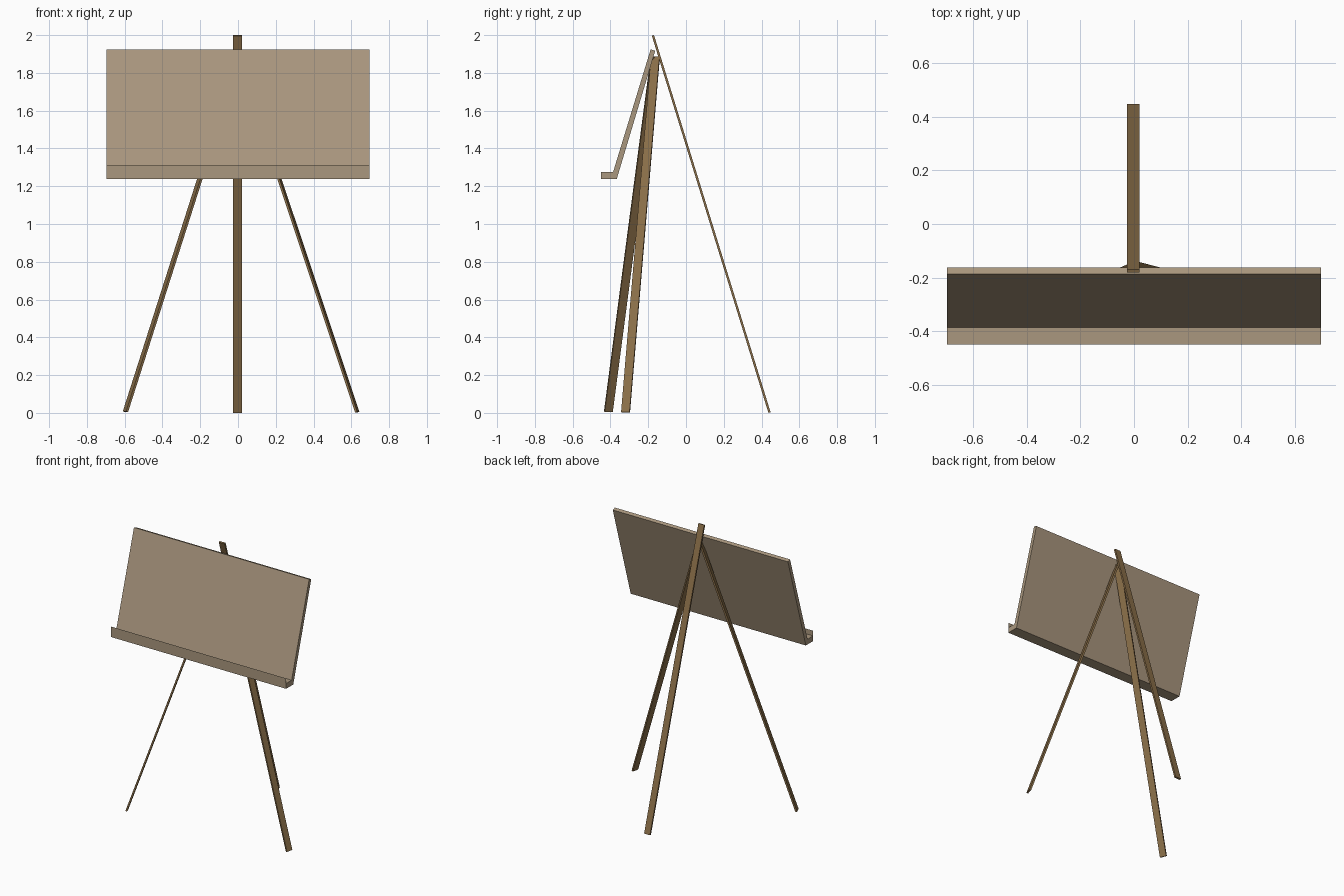
import bpy, bmesh
from mathutils import Vector

if "Cube" in bpy.data.objects:
    bpy.data.objects.remove(bpy.data.objects["Cube"])


def material(name, color):
    m = bpy.data.materials.new(name)
    m.diffuse_color = (*color, 1)
    m.use_nodes = True
    m.node_tree.nodes["Principled BSDF"].inputs["Base Color"].default_value = m.diffuse_color
    return m


def make_object(name, bm, mat):
    me = bpy.data.meshes.new(name)
    bm.to_mesh(me)
    bm.free()
    me.materials.append(mat)
    ob = bpy.data.objects.new(name, me)
    bpy.context.collection.objects.link(ob)
    return ob


def leg(name, top, foot, mat, width=0.046, thick=0.012):
    """Flat bar whose broad face points away from the tripod's centre."""
    top, foot = Vector(top), Vector(foot)
    axis = (top - foot).normalized()
    out = foot - top
    out.z = 0
    side = Vector((0, 0, 1)).cross(out).normalized()
    normal = axis.cross(side)
    bm = bmesh.new()
    bmesh.ops.create_cube(bm, size=1)
    for v in bm.verts:
        end = top if v.co.z > 0 else foot
        v.co = end + side * v.co.x * width + normal * v.co.y * thick
    bmesh.ops.recalc_face_normals(bm, faces=bm.faces)
    return make_object(name, bm, mat)


def extrude_x(name, profile, half, mat, closed=True):
    """Sweep a (y, z) profile across the width of the board."""
    bm = bmesh.new()
    a = [bm.verts.new((-half, y, z)) for y, z in profile]
    b = [bm.verts.new((half, y, z)) for y, z in profile]
    n = len(profile)
    for i in range(n if closed else n - 1):
        j = (i + 1) % n
        bm.faces.new((a[i], b[i], b[j], a[j]))
    if closed:
        bm.faces.new(a)
        bm.faces.new(b[::-1])
        bmesh.ops.recalc_face_normals(bm, faces=bm.faces)
    return make_object(name, bm, mat)


dark_wood = material("dark_wood", (0.25, 0.155, 0.065))
pale_wood = material("pale_wood", (0.40, 0.31, 0.21))

# Tripod legs
leg("back_leg", (-0.003, -0.175, 1.998), (-0.003, 0.442, 0.002), dark_wood)
leg("right_leg", (0.004, -0.162, 1.884), (0.631, -0.320, 0.004), dark_wood)
leg("left_leg", (0.004, -0.164, 1.884), (-0.596, -0.411, 0.006), dark_wood)

# Tilted board with its ledge, in one profile
extrude_x("board_and_ledge",
          [(-0.187, 1.925), (-0.163, 1.917), (-0.367, 1.237),
           (-0.449, 1.237), (-0.449, 1.275), (-0.386, 1.275)],
          0.697, pale_wood)

# Thin lip standing on the ledge's front edge
extrude_x("ledge_lip", [(-0.449, 1.275), (-0.449, 1.312)],
          0.697, pale_wood, closed=False)
